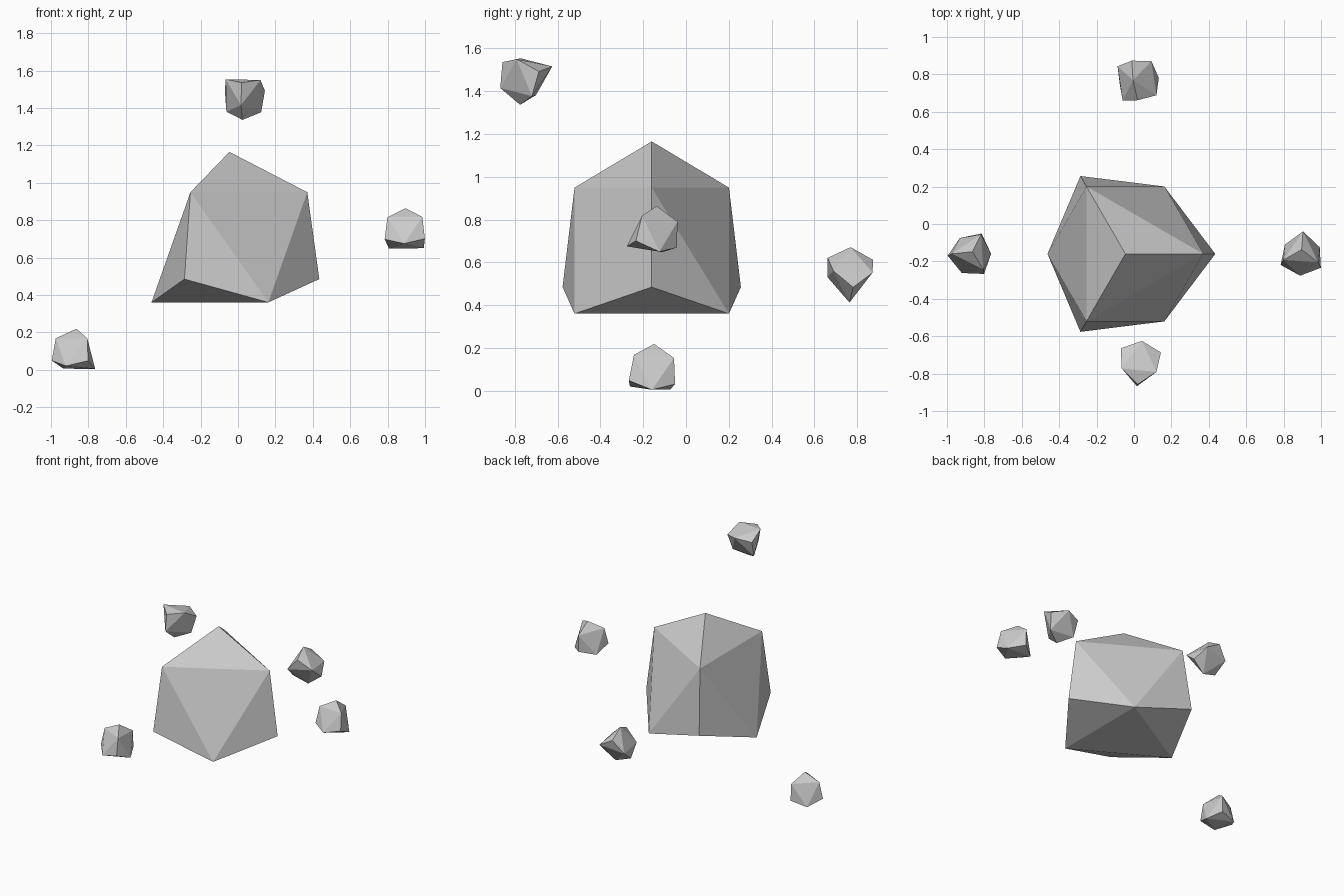
import bpy
import bmesh
from math import sqrt
from mathutils import Matrix, Vector

if "Cube" in bpy.data.objects:
    bpy.data.objects.remove(bpy.data.objects["Cube"], do_unlink=True)

# Single stone colour
stone = bpy.data.materials.new("stone_grey")
stone.use_nodes = True
stone.diffuse_color = (0.6, 0.6, 0.6, 1)
stone.node_tree.nodes["Principled BSDF"].inputs["Base Color"].default_value = (0.6, 0.6, 0.6, 1)


def crystal_points():
    """Octahedron corners plus raised corners over every other face."""
    axes = [Vector(row) for row in Matrix.Identity(3)]
    points = [a * s for a in axes for s in (1, -1)]
    for sx in (1, -1):
        for sy in (1, -1):
            points.append(Vector((sx, sy, sx * sy)) / sqrt(3))
    return points


def frame(peak, corner):
    """Orthonormal axes with z on the peak and x leaning to the corner."""
    z = Vector(peak).normalized()
    c = Vector(corner)
    x = (c - z * c.dot(z)).normalized()
    return Matrix((x, z.cross(x), z)).transposed()


def add_crystal(name, centre, radius, peak, corner):
    # Turn the raw shape so one raised corner follows peak, one plain corner follows corner
    turn = frame(peak, corner) @ frame((1, 1, 1), (1, 0, 0)).transposed()
    bm = bmesh.new()
    for p in crystal_points():
        bm.verts.new(turn @ p * radius)
    bmesh.ops.convex_hull(bm, input=bm.verts[:])
    bmesh.ops.recalc_face_normals(bm, faces=bm.faces[:])
    mesh = bpy.data.meshes.new(name)
    bm.to_mesh(mesh)
    bm.free()
    mesh.materials.append(stone)
    obj = bpy.data.objects.new(name, mesh)
    obj.location = centre
    bpy.context.collection.objects.link(obj)


# Large central rock
add_crystal("main_rock", (-0.046, -0.16, 0.655), 0.51, (0, 0, 1), (1, 0, 0))

# Small rocks floating around it
add_crystal("front_rock", (0.029, -0.746, 1.465), 0.132, (0.215, 0.111, 0.05), (0.024, 0.12, 0.05))
add_crystal("left_rock", (0.896, -0.158, 0.733), 0.132, (0, 0.037, 0.226), (0.008, 0.121, 0.056))
add_crystal("right_rock", (-0.869, -0.159, 0.087), 0.133, (0.073, 0.141, 1.72), (-0.107, 0, 0.083))
add_crystal("back_rock", (0.016, 0.766, 0.542), 0.131, (-0.21, 0.81, 0.53), (-0.16, 0.02, 0.98))
